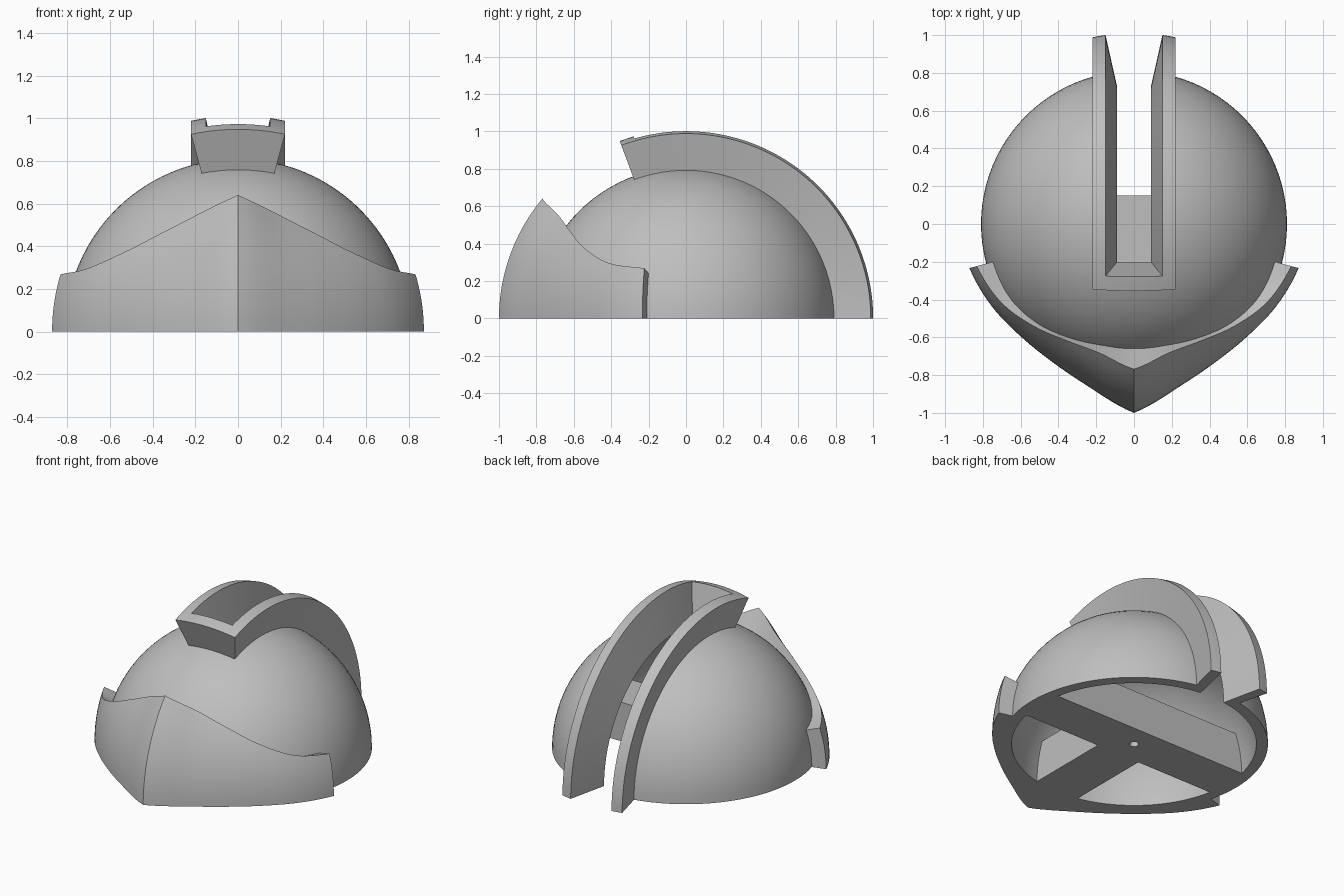
import bpy, bmesh
from math import sin, cos, radians, sqrt

cube = bpy.data.objects.get("Cube")
if cube:
    bpy.data.objects.remove(cube, do_unlink=True)

grey = bpy.data.materials.new("plain_grey")
grey.use_nodes = True
COLOUR = (0.52, 0.52, 0.52, 1)
grey.diffuse_color = COLOUR
grey.node_tree.nodes["Principled BSDF"].inputs["Base Color"].default_value = COLOUR

DOME_R, INNER_R, CREST_R = 0.81, 0.74, 1.012


def make(name, bm):
    bmesh.ops.recalc_face_normals(bm, faces=bm.faces[:])
    mesh = bpy.data.meshes.new(name)
    bm.to_mesh(mesh)
    bm.free()
    mesh.materials.append(grey)
    obj = bpy.data.objects.new(name, mesh)
    bpy.context.collection.objects.link(obj)
    return obj


def activate(obj):
    bpy.ops.object.select_all(action='DESELECT')
    obj.select_set(True)
    bpy.context.view_layer.objects.active = obj


def boolean(obj, other, operation):
    mod = obj.modifiers.new("cut", 'BOOLEAN')
    mod.object, mod.operation, mod.solver = other, operation, 'EXACT'
    activate(obj)
    bpy.ops.object.modifier_apply(modifier=mod.name)


def sphere(name, radius, half=False):
    bm = bmesh.new()
    bmesh.ops.create_uvsphere(bm, u_segments=96, v_segments=48, radius=radius)
    if half:
        geom = bm.verts[:] + bm.edges[:] + bm.faces[:]
        bmesh.ops.bisect_plane(bm, geom=geom, dist=1e-5, plane_co=(0, 0, 0),
                               plane_no=(0, 0, 1), clear_inner=True)
        bmesh.ops.holes_fill(bm, edges=[e for e in bm.edges if e.is_boundary], sides=0)
    return make(name, bm)


def loft(name, rings):
    """Skin closed rings of equal length and cap both ends."""
    bm = bmesh.new()
    rows = [[bm.verts.new(p) for p in ring] for ring in rings]
    n = len(rows[0])
    for a, b in zip(rows, rows[1:]):
        for i in range(n):
            j = (i + 1) % n
            bm.faces.new((a[i], a[j], b[j], b[i]))
    bm.faces.new(rows[0])
    bm.faces.new(rows[-1])
    return make(name, bm)


def sweep(name, section, start, end, steps=64):
    """Turn an (x, radius) section about the x axis, from the top to the back."""
    angles = [radians(start + (end - start) * i / steps) for i in range(steps + 1)]
    return loft(name, [[(x, r * sin(a), r * cos(a)) for x, r in section] for a in angles])


def prism(name, outline, bottom, top):
    return loft(name, [[(x, y, z) for x, y in outline] for z in (bottom, top)])


def smooth_curve(values, t):
    """Catmull-Rom through evenly spaced values, t from 0 to 1."""
    s = t * (len(values) - 1)
    i = min(int(s), len(values) - 2)
    f = s - i
    b, c = values[i], values[i + 1]
    a = values[i - 1] if i else 2 * b - c
    d = values[i + 2] if i + 2 < len(values) else 2 * c - b
    return b + f * (c - a + f * (2 * a - 5 * b + 4 * c - d + f * (3 * (b - c) + d - a))) / 2


# Hollow dome
dome = sphere("dome_shell", DOME_R, half=True)
hollow = sphere("hollow_cutter", INNER_R)
boolean(dome, hollow, 'DIFFERENCE')

# Crest running from the upper front over to the back
outer_arc = [(0.22 * k / 8, sqrt(CREST_R ** 2 - (0.22 * k / 8) ** 2)) for k in range(-8, 9)]
crest = sweep("crest", outer_arc + [(0.165, 0.77), (-0.165, 0.77)], -20.5, 90)

# Tapered slot through crest and dome, open at the back
slot = sweep("slot_cutter", [(-0.173, 1.1), (0.173, 1.1), (0.061, 0.6), (-0.061, 0.6)], -16, 100)
for part in (dome, crest):
    boolean(part, slot, 'DIFFERENCE')

# T-shaped brace inside the dome, with a blind hole in its underside
outline = [(-0.8, 0.15), (-0.8, -0.15), (-0.16, -0.15), (-0.16, -0.8),
           (0.16, -0.8), (0.16, -0.15), (0.8, -0.15), (0.8, 0.15)]
brace = prism("inner_brace", outline, 0, 0.26)
limit = sphere("brace_limit", INNER_R + 0.01)
boolean(brace, limit, 'INTERSECT')
circle = [(0.028 * cos(radians(a)), 0.028 * sin(radians(a))) for a in range(0, 360, 15)]
hole = prism("hole_cutter", circle, -0.1, 0.12)
boolean(brace, hole, 'DIFFERENCE')

# Pointed front shield: radius and top elevation vary from the centre to each end
RADII = [1.0, 0.897, 0.85, 0.845, 0.87, 0.902]
TOPS = [39.8, 38, 33, 26, 19.8, 17.3]
STEPS, ROWS = 30, 12
rings = []
for k in range(-STEPS, STEPS + 1):
    t = abs(k) / STEPS
    side = radians(75 * k / STEPS)
    radius, top = smooth_curve(RADII, t), smooth_curve(TOPS, t)
    inner_top = top - 5 * (1 - t)
    path = [(radius, top * j / ROWS) for j in range(ROWS + 1)]
    path += [(0.79, inner_top * j / ROWS) for j in range(ROWS, -1, -1)]
    rings.append([(r * cos(radians(e)) * sin(side), -r * cos(radians(e)) * cos(side),
                   r * sin(radians(e))) for r, e in path])
shield = loft("front_shield", rings)

for cutter in (hollow, slot, limit, hole):
    bpy.data.objects.remove(cutter, do_unlink=True)

for part in (dome, crest, brace, shield):
    activate(part)
    bpy.ops.object.shade_smooth_by_angle(angle=radians(25))
